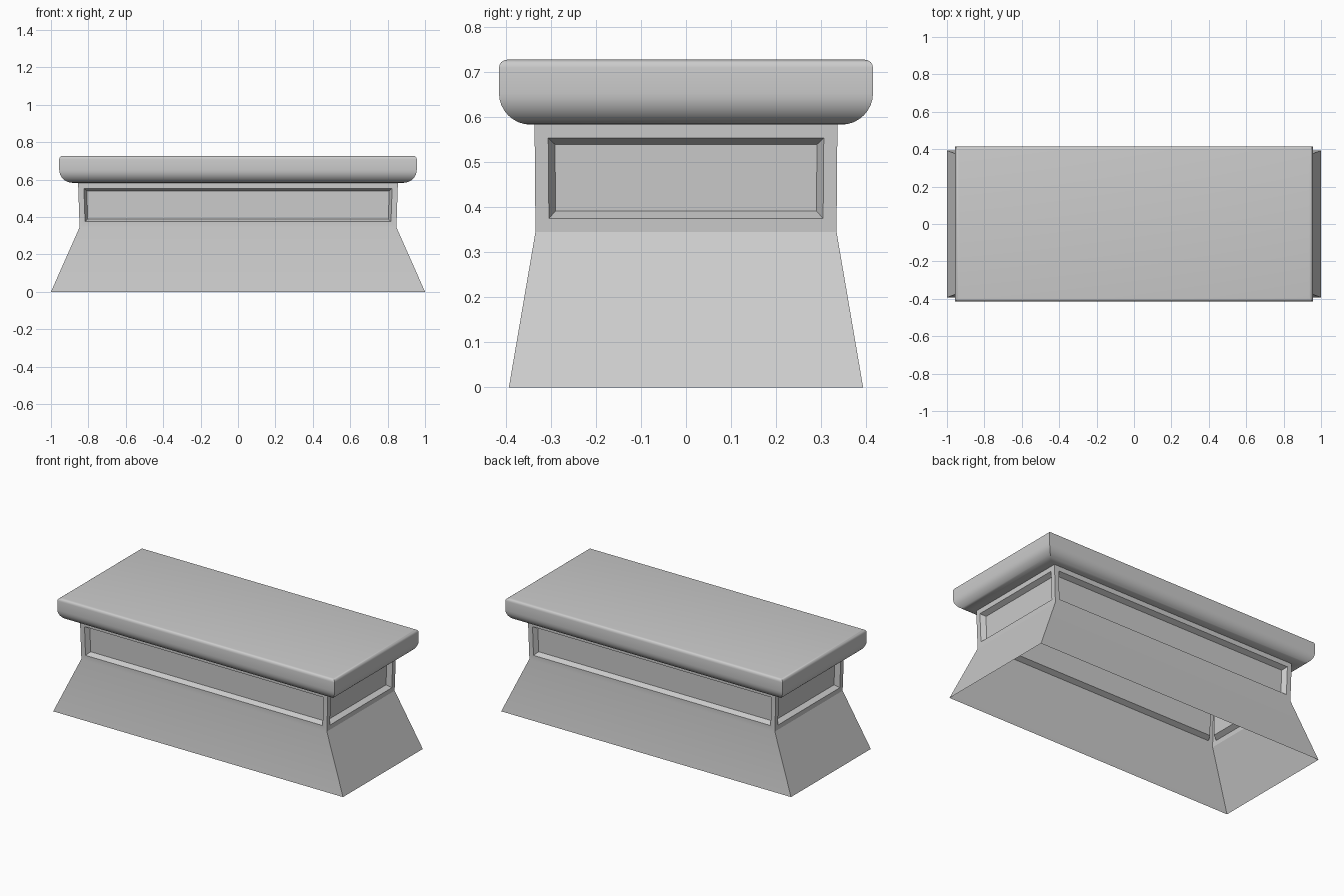
import bpy, bmesh, math

if "Cube" in bpy.data.objects:
    bpy.data.objects.remove(bpy.data.objects["Cube"])

bm = bmesh.new()


def ring(hx, hy, z):
    return [bm.verts.new((sx * hx, sy * hy, z))
            for sx, sy in ((-1, -1), (1, -1), (1, 1), (-1, 1))]


def bridge(a, b):
    return [bm.faces.new((a[i], a[(i + 1) % 4], b[(i + 1) % 4], b[i])) for i in range(4)]


# Flared open-bottomed base and neck
base = ring(1.0, 0.393, 0)
waist = ring(0.847, 0.334, 0.345)
neck = ring(0.855, 0.336, 0.583)
bridge(base, waist)
panels = bridge(waist, neck)

# Slab edge profile as (inset from the widest line, z): large lower round, small upper round
profile = []
for i in range(9):
    a = math.pi / 2 * i / 8
    profile.append((0.07 * (1 - math.sin(a)), 0.653 - 0.07 * math.cos(a)))
for i in range(5):
    a = math.pi / 2 * i / 4
    profile.append((0.018 * (1 - math.cos(a)), 0.709 + 0.018 * math.sin(a)))
last = neck
for inset, z in profile:
    new = ring(0.956 - inset, 0.415 - inset, z)
    bridge(last, new)
    last = new
bm.faces.new(last)
bm.normal_update()

# Recessed panels on all four sides of the neck
bmesh.ops.inset_individual(bm, faces=panels, thickness=0.03, use_even_offset=True)
bmesh.ops.inset_individual(bm, faces=panels, thickness=0.015, depth=-0.03, use_even_offset=True)

mesh = bpy.data.meshes.new("pedestal_bench")
bm.to_mesh(mesh)
bm.free()
obj = bpy.data.objects.new("pedestal_bench", mesh)
bpy.context.collection.objects.link(obj)
bpy.context.view_layer.objects.active = obj
obj.select_set(True)
bpy.ops.object.shade_smooth_by_angle(angle=math.radians(25))
